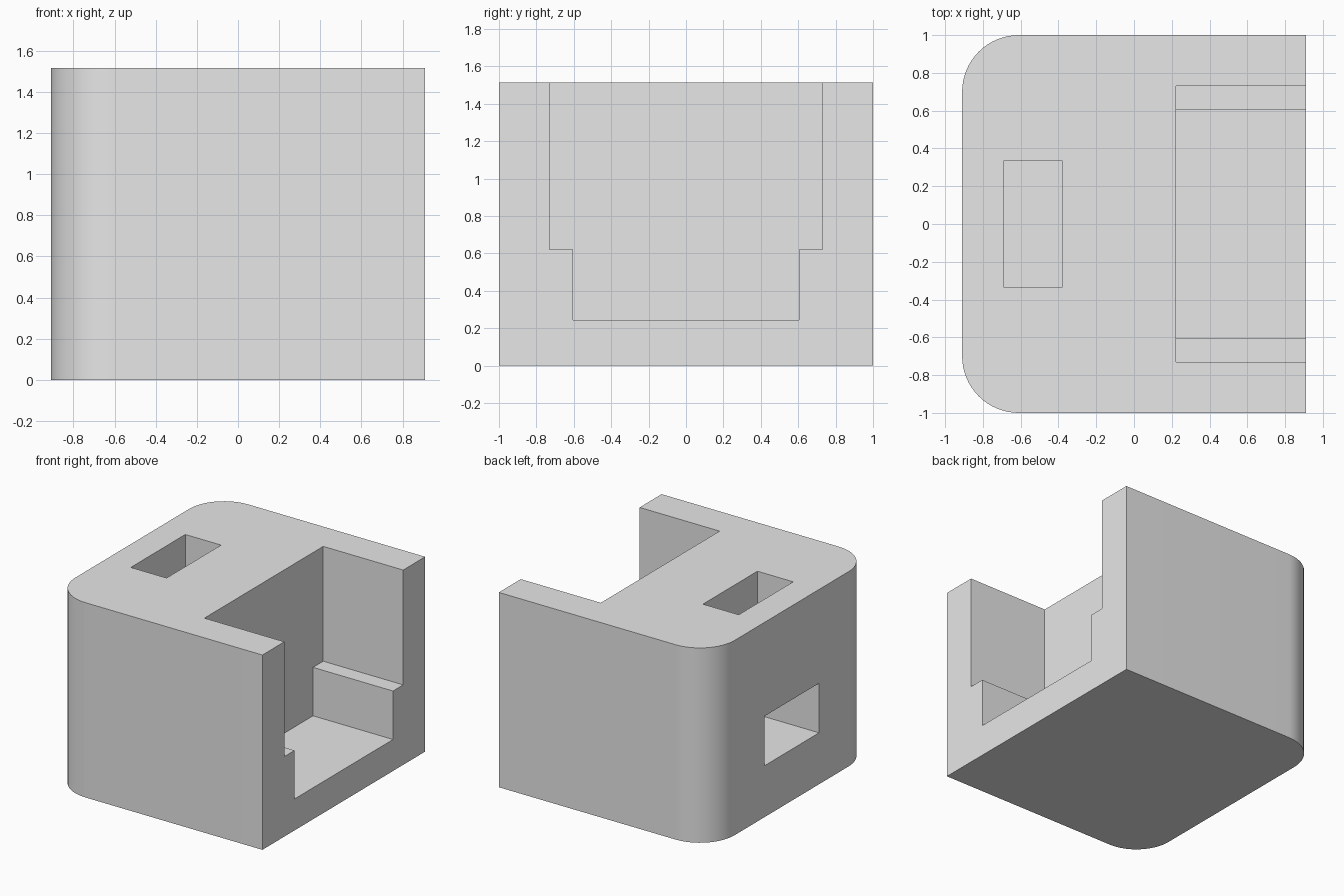
import bpy
import bmesh
from math import radians, sin, cos
from mathutils import Vector

cube = bpy.data.objects.get("Cube")
if cube:
    bpy.data.objects.remove(cube, do_unlink=True)

HALF_X, HALF_Y, HEIGHT = 0.91, 1.0, 1.515
RADIUS, STEPS = 0.3, 16

grey = bpy.data.materials.new("plain grey")
grey.use_nodes = True
grey.diffuse_color = (0.8, 0.8, 0.8, 1)
grey.node_tree.nodes["Principled BSDF"].inputs["Base Color"].default_value = (0.8, 0.8, 0.8, 1)


def prism(name, points, depth):
    """Extrude a closed outline of 3D points along the depth vector."""
    bm = bmesh.new()
    face = bm.faces.new([bm.verts.new(p) for p in points])
    new = bmesh.ops.extrude_face_region(bm, geom=[face])["geom"]
    verts = [v for v in new if isinstance(v, bmesh.types.BMVert)]
    bmesh.ops.translate(bm, verts=verts, vec=Vector(depth))
    bmesh.ops.recalc_face_normals(bm, faces=bm.faces[:])
    mesh = bpy.data.meshes.new(name)
    bm.to_mesh(mesh)
    bm.free()
    mesh.materials.append(grey)
    obj = bpy.data.objects.new(name, mesh)
    bpy.context.collection.objects.link(obj)
    return obj


def corner(side):
    """Rounded left-hand corner, from the side wall round to the end wall."""
    angles = [radians(90 * i / STEPS) for i in range(STEPS + 1)]
    return [(-HALF_X + RADIUS - RADIUS * sin(a),
             side * (HALF_Y - RADIUS + RADIUS * cos(a)), 0) for a in angles]


# Block with two rounded upright corners
outline = [(HALF_X, -HALF_Y, 0), (HALF_X, HALF_Y, 0)] + corner(1) + corner(-1)[::-1]
body = prism("housing", outline, (0, 0, HEIGHT))

# Stepped pocket, open at the top and at one end
half = [(0.605, 0.245), (0.605, 0.622), (0.73, 0.622), (0.73, HEIGHT + 0.2)]
section = half + [(-y, z) for y, z in reversed(half)]
pocket = prism("pocket_cutter", [(0.222, y, z) for y, z in section], (1, 0, 0))

# Elbow channel from the top slot out through the end wall
elbow = [(-1.2, 0.4), (-0.38, 0.4), (-0.38, HEIGHT + 0.2),
         (-0.688, HEIGHT + 0.2), (-0.688, 0.785), (-1.2, 0.785)]
channel = prism("channel_cutter", [(x, -0.335, z) for x, z in elbow], (0, 0.67, 0))

# Cut the pocket and the channel
bpy.ops.object.select_all(action="DESELECT")
bpy.context.view_layer.objects.active = body
body.select_set(True)
for cutter in (pocket, channel):
    cutter.hide_render = True
    cut = body.modifiers.new(cutter.name, "BOOLEAN")
    cut.operation = "DIFFERENCE"
    cut.solver = "EXACT"
    cut.object = cutter
    bpy.ops.object.modifier_apply(modifier=cut.name)
    bpy.data.objects.remove(cutter, do_unlink=True)

bpy.ops.object.shade_smooth_by_angle(angle=radians(30))
